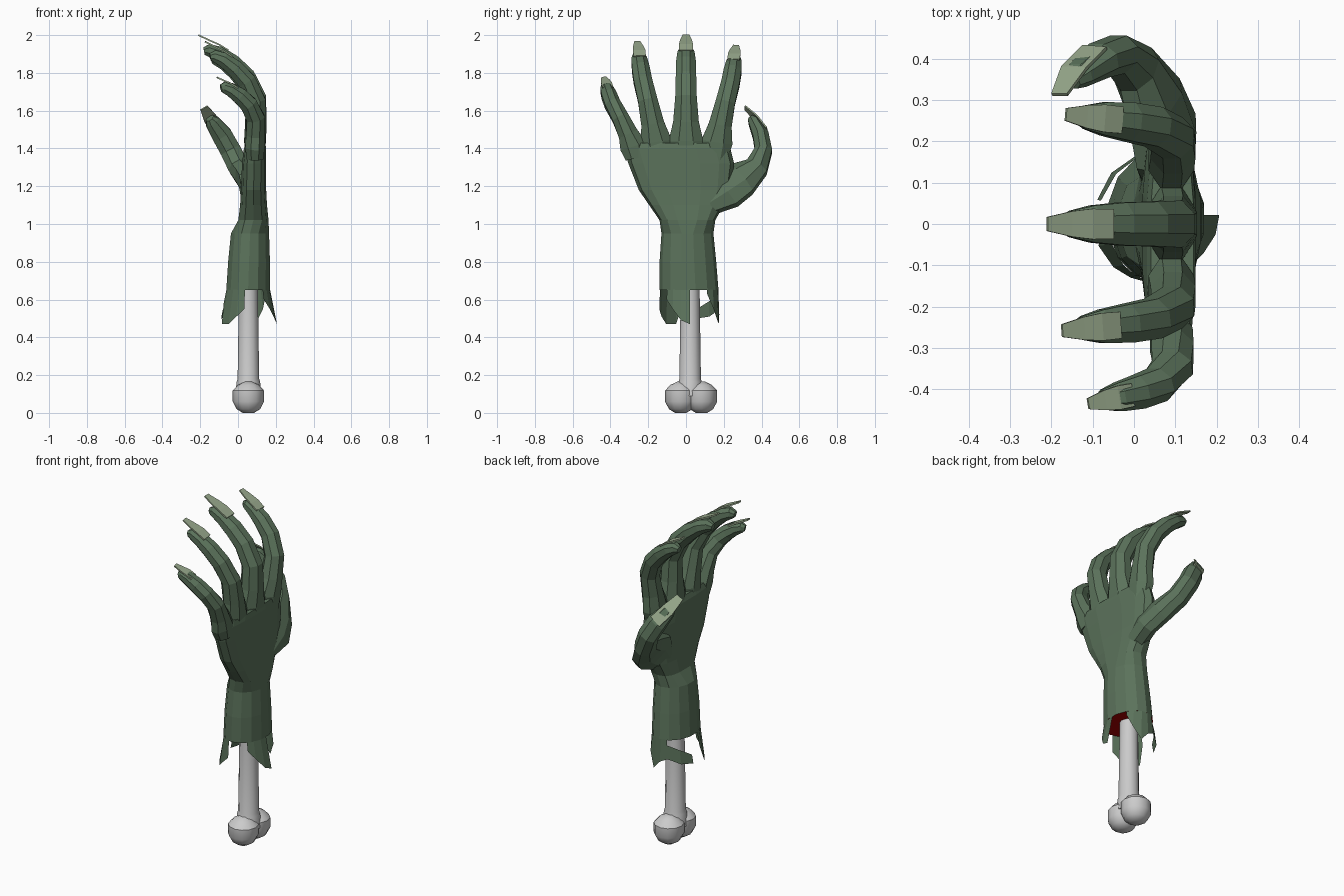
import bpy, bmesh, math
from mathutils import Vector

if "Cube" in bpy.data.objects:
    bpy.data.objects.remove(bpy.data.objects["Cube"])


def material(name, rgb):
    m = bpy.data.materials.new(name)
    m.diffuse_color = (*rgb, 1)
    m.use_nodes = True
    m.node_tree.nodes["Principled BSDF"].inputs["Base Color"].default_value = m.diffuse_color
    return m


SKIN = material("green skin", (0.105, 0.17, 0.105))
NAIL = material("pale nail", (0.31, 0.39, 0.26))
BONE = material("bone grey", (0.6, 0.6, 0.6))
FLESH = material("dark red flesh", (0.4, 0.0, 0.0))


def make(name, verts, faces, *mats):
    me = bpy.data.meshes.new(name)
    me.from_pydata(verts, [], faces)
    bm = bmesh.new()
    bm.from_mesh(me)
    bmesh.ops.recalc_face_normals(bm, faces=bm.faces)
    bm.to_mesh(me)
    bm.free()
    ob = bpy.data.objects.new(name, me)
    bpy.context.collection.objects.link(ob)
    for m in mats:
        me.materials.append(m)
    return ob


def skin_rings(name, rings, *mats):
    """Closed loft through equal-sized rings of points."""
    n = len(rings[0])
    faces = [(k * n + i, k * n + (i + 1) % n, (k + 1) * n + (i + 1) % n, (k + 1) * n + i)
             for k in range(len(rings) - 1) for i in range(n)]
    last = (len(rings) - 1) * n
    faces += [tuple(range(n)), tuple(range(last, last + n))]
    return make(name, [p for r in rings for p in r], faces, *mats)


def tube(name, stations, side, mat, n=8):
    """Loft along (x, y, z, half width, half thickness) stations."""
    pts = [Vector(s[:3]) for s in stations]
    rings = []
    for i, s in enumerate(stations):
        d = (pts[min(i + 1, len(pts) - 1)] - pts[max(i - 1, 0)]).normalized()
        u = Vector(side)
        u = (u - d * u.dot(d)).normalized()
        v = d.cross(u)
        r = 1 / math.cos(math.pi / n)
        rings.append([pts[i] + u * (s[3] * r * math.cos(a)) + v * (s[4] * r * math.sin(a))
                      for a in [(k + 0.5) * math.tau / n for k in range(n)]])
    return skin_rings(name, rings, mat)


def lathe(name, profile, cx, cy, n, mat):
    rings = [[(cx + r * math.cos(k * math.tau / n), cy + r * math.sin(k * math.tau / n), z)
              for k in range(n)] for r, z in profile]
    return skin_rings(name, rings, mat)


# forearm and palm: z, x range, y range
body = [(0.65, -0.065, 0.172, -0.14, 0.172), (0.80, -0.055, 0.172, -0.14, 0.16),
        (0.95, -0.04, 0.167, -0.13, 0.145), (1.02, 0.0, 0.163, -0.14, 0.155),
        (1.10, 0.01, 0.155, -0.195, 0.20), (1.18, 0.015, 0.15, -0.25, 0.235),
        (1.32, 0.02, 0.15, -0.305, 0.255), (1.40, 0.03, 0.15, -0.328, 0.235),
        (1.43, 0.04, 0.145, -0.30, 0.21)]


def power(c, e):
    return math.copysign(abs(c) ** e, c)


rings = []
for z, x0, x1, y0, y1 in body:
    e = 1.0 if z < 1 else 0.7
    rings.append([((x0 + x1) / 2 + (x1 - x0) / 2 * power(math.cos(a), e),
                   (y0 + y1) / 2 + (y1 - y0) / 2 * power(math.sin(a), e), z)
                  for a in [(k + 0.5) * math.tau / 14 for k in range(14)]])
hand = skin_rings("hand", rings, SKIN, FLESH)

# fingers: one curled template, scaled and spread per finger
template = [(0.09, 1.34, 0.07, 0.05), (0.09, 1.44, 0.092, 0.058), (0.095, 1.54, 0.068, 0.057),
            (0.094, 1.67, 0.057, 0.055), (0.04, 1.78, 0.054, 0.052), (-0.03, 1.85, 0.052, 0.048),
            (-0.10, 1.90, 0.045, 0.041), (-0.155, 1.92, 0.032, 0.033), (-0.18, 1.915, 0.018, 0.02)]
spread = [0, 0.08, 0.25, 0.5, 0.75, 0.86, 0.93, 0.97, 1.0]
nail_shape = [(-0.05, 1.919, 0.036), (-0.10, 1.95, 0.037), (-0.15, 1.972, 0.031), (-0.21, 2.0, 0.017)]
fingers = [("index", 0.155, 0.262, 0.85, 0.914, 0.9), ("middle", 0, 0, 1, 1, 1),
           ("ring", -0.15, -0.255, 0.88, 0.945, 0.9), ("little", -0.265, -0.43, 0.67, 0.65, 0.78)]
parts = []
for name, y0, y1, kx, kz, kw in fingers:
    fx = lambda x: 0.09 - (0.09 - x) * kx
    fz = lambda z: 1.36 + (z - 1.36) * kz
    path = [(fx(x), y0 + (y1 - y0) * f, fz(z), w * kw, t * (kw + 1) / 2)
            for (x, z, w, t), f in zip(template, spread)]
    parts.append(tube(name + "_finger", path, (0, 1, 0), SKIN))
    tube(name + "_nail", [(fx(x), y0 + (y1 - y0) * f, fz(z), w * kw, 0.004)
                          for (x, z, w), f in zip(nail_shape, (0.9, 0.94, 0.98, 1.03))],
         (0, 1, 0), NAIL, 4)

# thumb with a broad web, bent across the palm side
parts.append(tube("thumb", [
    (0.085, 0.08, 1.08, 0.055, 0.05), (0.078, 0.20, 1.185, 0.058, 0.12),
    (0.05, 0.29, 1.235, 0.058, 0.10), (0.005, 0.375, 1.30, 0.056, 0.062),
    (-0.04, 0.41, 1.39, 0.055, 0.046), (-0.085, 0.395, 1.47, 0.054, 0.042),
    (-0.135, 0.36, 1.54, 0.04, 0.03), (-0.15, 0.345, 1.56, 0.022, 0.02)], (0.85, 0, 0.5), SKIN))
tube("thumb_nail", [(-0.095, 0.428, 1.49, 0.036, 0.004), (-0.145, 0.377, 1.555, 0.036, 0.004),
                    (-0.18, 0.313, 1.615, 0.022, 0.004)], (0.85, 0, 0.5), NAIL, 4)

# weld fingers and thumb into the hand
for p in parts:
    mod = hand.modifiers.new("weld", "BOOLEAN")
    mod.operation, mod.solver, mod.object = "UNION", "EXACT", p
dg = bpy.context.evaluated_depsgraph_get()
me = bpy.data.meshes.new_from_object(hand.evaluated_get(dg))
hand.modifiers.clear()
hand.data = me
for p in parts:
    bpy.data.objects.remove(p)
# severed end of the forearm
for f in me.polygons:
    f.material_index = 1 if f.normal.z < -0.9 and f.center.z < 0.66 else 0

# torn skin flaps: (angle, top z, bottom z) along the forearm rim
T = 0.652
flaps = [[(-49, T, 0.60), (-33, T, 0.55), (-15, T, 0.49), (2, T, 0.47)],
         [(38, T, 0.63), (55, T, 0.55), (75, T, 0.47), (92, T, 0.52), (110, T, 0.54)],
         [(110, 0.62, 0.54), (138, 0.59, 0.51), (165, 0.55, 0.50)],
         [(192, T, 0.58), (205, T, 0.47), (228, T, 0.47), (245, T, 0.51), (262, T, 0.55)]]
for i, flap in enumerate(flaps):
    verts = []
    for deg, top, low in flap:
        c, s = math.cos(math.radians(deg)), math.sin(math.radians(deg))
        for z in (top, low):
            flare = (T - z) * 0.2
            verts.append((0.053 + (0.117 + flare) * c, 0.016 + (0.155 + flare * 0.2) * s, z))
    make("torn_flap_%d" % (i + 1), verts,
         [(2 * k, 2 * k + 1, 2 * k + 3, 2 * k + 2) for k in range(len(flap) - 1)], SKIN)

# bone shaft and its two knobs
bones = [lathe("bone_shaft", [(0.07, 0.09), (0.062, 0.165), (0.057, 0.18), (0.05, 0.66)],
               0.055, 0.022, 12, BONE)]
for side, y in (("left", -0.028), ("right", 0.082)):
    bones.append(lathe("bone_knob_" + side,
                       [(0.03, 0), (0.062, 0.02), (0.083, 0.06), (0.083, 0.118), (0.055, 0.148), (0.02, 0.165)],
                       0.055, y, 12, BONE))
for b in bones:
    bpy.ops.object.select_all(action="DESELECT")
    b.select_set(True)
    bpy.context.view_layer.objects.active = b
    bpy.ops.object.shade_smooth_by_angle(angle=math.radians(35))
